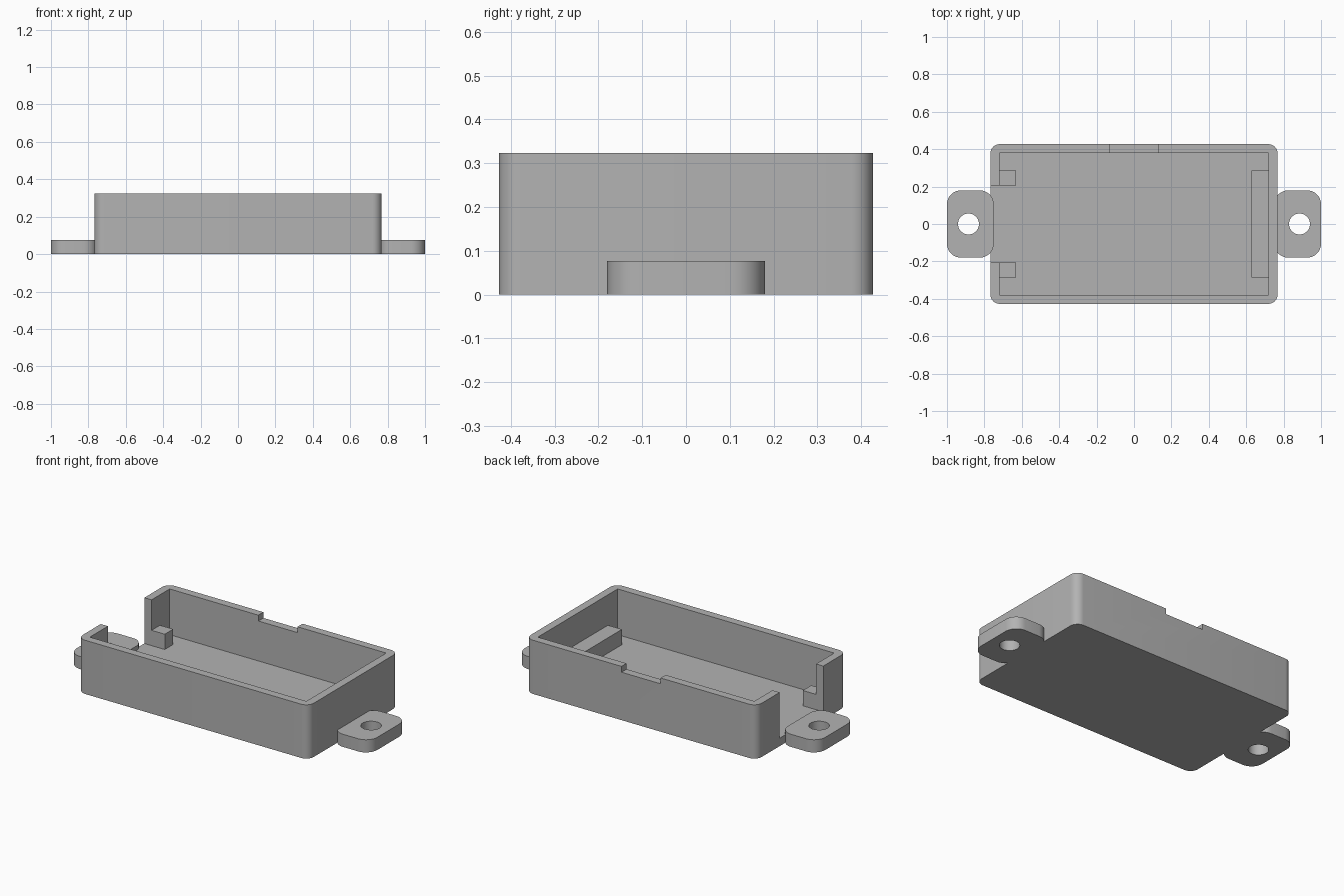
import bpy, bmesh, math

if "Cube" in bpy.data.objects:
    bpy.data.objects.remove(bpy.data.objects["Cube"], do_unlink=True)

grey = bpy.data.materials.new("plastic_grey")
grey.use_nodes = True
colour = (0.45, 0.45, 0.45, 1)
grey.diffuse_color = colour
next(n for n in grey.node_tree.nodes if n.type == 'BSDF_PRINCIPLED').inputs["Base Color"].default_value = colour

HX, HY, H = 0.768, 0.427, 0.323      # outer half sizes and height
T = 0.048                            # wall and floor thickness
IX, IY = HX - T, HY - T
LEDGE_TOP = 0.14
GATE = 0.207                         # half width of the end opening


def finish(name, bm):
    bmesh.ops.recalc_face_normals(bm, faces=bm.faces)
    mesh = bpy.data.meshes.new(name)
    bm.to_mesh(mesh)
    bm.free()
    mesh.materials.append(grey)
    obj = bpy.data.objects.new(name, mesh)
    bpy.context.collection.objects.link(obj)
    return obj


def block(name, x, y, z, radius=0):
    """Box between (low, high) pairs, with optional rounded upright edges."""
    bm = bmesh.new()
    bmesh.ops.create_cube(bm, size=1)
    for v in bm.verts:
        v.co = [pair[0] if c < 0 else pair[1] for c, pair in zip(v.co, (x, y, z))]
    if radius:
        upright = [e for e in bm.edges if abs(e.verts[0].co.z - e.verts[1].co.z) > 0.01]
        bmesh.ops.bevel(bm, geom=upright, offset=radius, segments=8,
                        affect='EDGES', profile=0.5)
    return finish(name, bm)


def cylinder(name, x, radius):
    bm = bmesh.new()
    bmesh.ops.create_cone(bm, cap_ends=True, segments=48, radius1=radius,
                          radius2=radius, depth=1)
    bmesh.ops.translate(bm, verts=bm.verts, vec=(x, 0, 0))
    return finish(name, bm)


def cut(obj, *cutters):
    """Subtract the cutters, then remove them."""
    for c in cutters:
        c.hide_render = True
        mod = obj.modifiers.new("cut", 'BOOLEAN')
        mod.operation, mod.solver, mod.object = 'DIFFERENCE', 'EXACT', c
    bpy.context.view_layer.update()
    graph = bpy.context.evaluated_depsgraph_get()
    mesh = bpy.data.meshes.new_from_object(obj.evaluated_get(graph))
    obj.modifiers.clear()
    obj.data = mesh
    for c in cutters:
        bpy.data.objects.remove(c, do_unlink=True)


def smooth(obj):
    obj.data.shade_smooth()
    obj.data.set_sharp_from_angle(angle=math.radians(30))


# Open tray with an end opening and a shallow notch in the back rim
tray = block("tray", (-HX, HX), (-HY, HY), (0, H), 0.05)
cut(tray,
    block("cavity", (-IX, IX), (-IY, IY), (T, 1)),
    block("end_opening", (-1, -0.5), (-GATE, GATE), (T, 1)),
    block("rim_notch", (-0.13, 0.13), (IY - 0.05, 1), (H - 0.035, 1)))
smooth(tray)

# Mounting tabs with screw holes
for side, s in (("left", 1), ("right", -1)):
    tab = block(side + "_tab", sorted((s * 0.75, s)), (-0.18, 0.18), (0, 0.076), 0.075)
    cut(tab, cylinder("screw_hole", s * 0.885, 0.056))
    smooth(tab)

# Support posts beside the opening
for place, s in (("back", 1), ("front", -1)):
    block(place + "_post", (-IX - 0.01, -0.632), sorted((s * GATE, s * 0.287)),
          (T - 0.01, LEDGE_TOP))

# Support ledge at the closed end
block("ledge", (0.627, IX + 0.01), (-0.287, 0.287), (T - 0.01, LEDGE_TOP))
